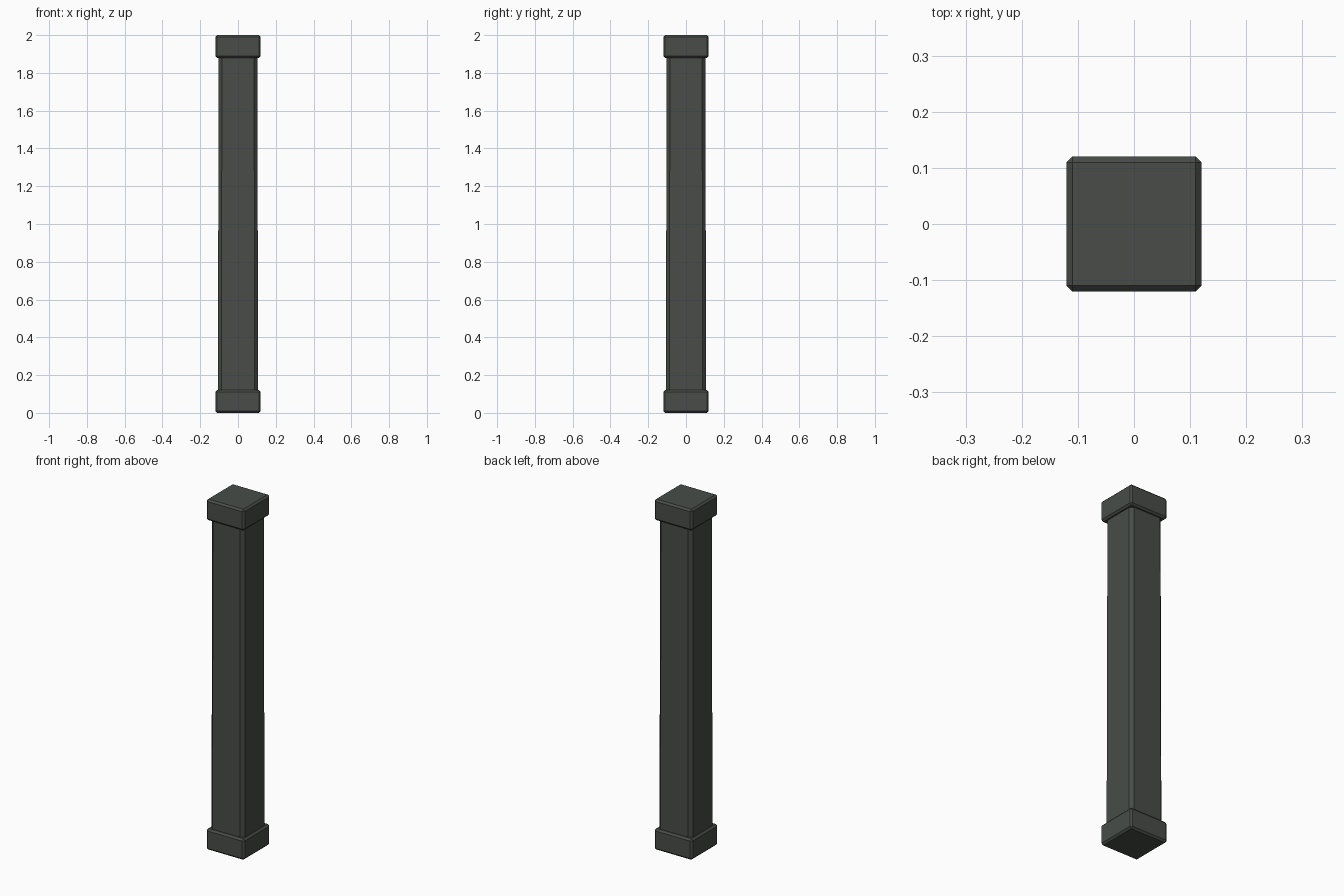
import bpy, bmesh

if "Cube" in bpy.data.objects:
    bpy.data.objects.remove(bpy.data.objects["Cube"])

# One dark grey-green metal colour
mat = bpy.data.materials.new("dark_grey_green")
mat.diffuse_color = (0.065, 0.073, 0.064, 1)
mat.use_nodes = True
mat.node_tree.nodes["Principled BSDF"].inputs["Base Color"].default_value = mat.diffuse_color


def block(name, z0, z1, half_bottom, half_top, chamfer, upright_only=False):
    """Square block on the z axis with flat chamfered edges."""
    bm = bmesh.new()
    bmesh.ops.create_cube(bm, size=2)
    for v in bm.verts:
        top = v.co.z > 0
        half = half_top if top else half_bottom
        v.co.x *= half
        v.co.y *= half
        v.co.z = z1 if top else z0
    edges = [e for e in bm.edges
             if not upright_only or abs(e.verts[0].co.z - e.verts[1].co.z) > 0.01]
    bmesh.ops.bevel(bm, geom=edges, offset=chamfer, offset_type='OFFSET',
                    segments=1, profile=0.5, affect='EDGES')
    bmesh.ops.recalc_face_normals(bm, faces=bm.faces)
    mesh = bpy.data.meshes.new(name)
    bm.to_mesh(mesh)
    bm.free()
    mesh.materials.append(mat)
    obj = bpy.data.objects.new(name, mesh)
    bpy.context.collection.objects.link(obj)
    return obj


# Foot, slightly tapered shaft and matching cap
block("foot", 0.0, 0.12, 0.12, 0.12, 0.01)
block("shaft", 0.10, 1.90, 0.106, 0.103, 0.018, upright_only=True)
block("cap", 1.88, 2.0, 0.12, 0.12, 0.01)
